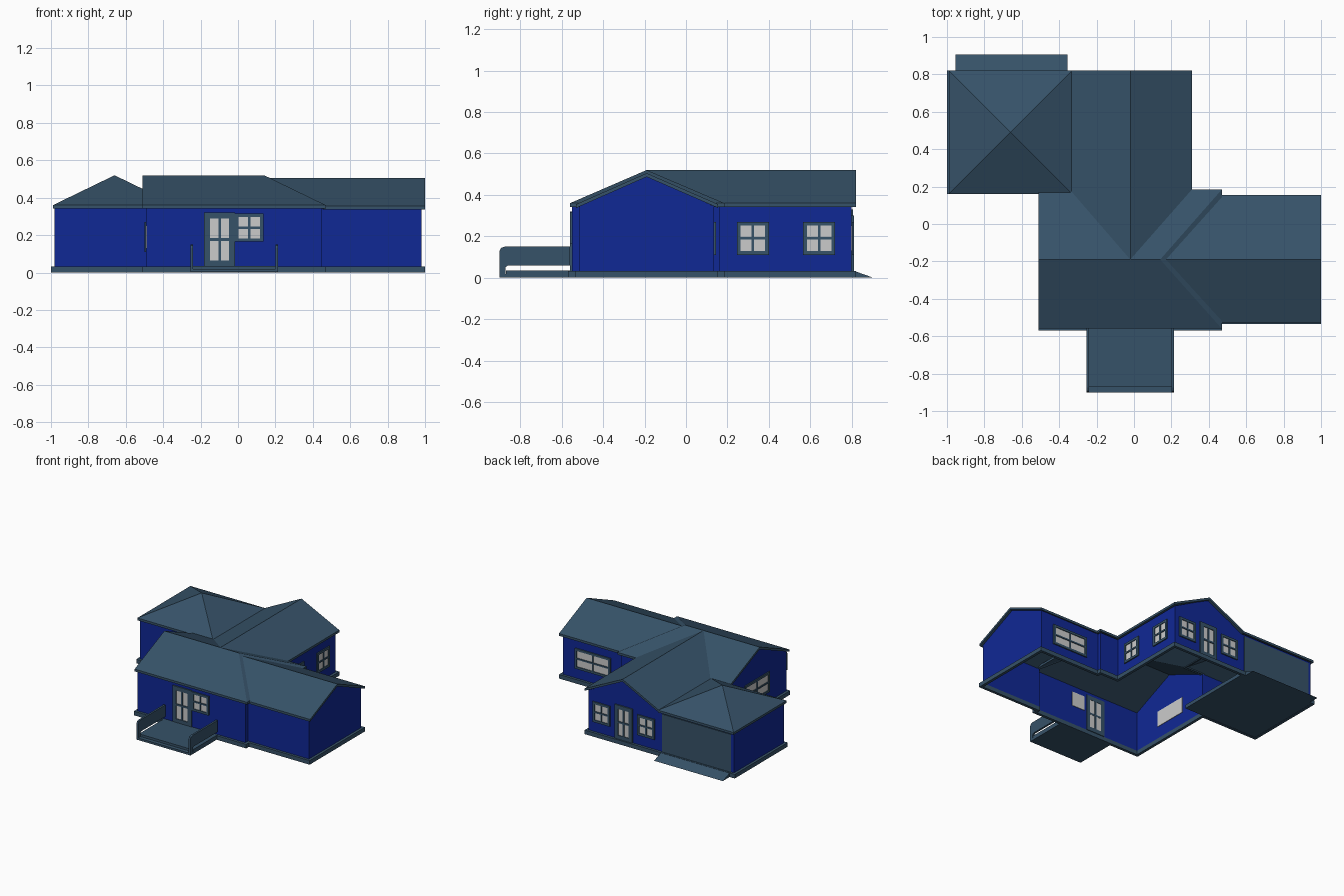
import bpy, bmesh
from math import radians
from mathutils import Matrix, Vector

if "Cube" in bpy.data.objects:
    bpy.data.objects.remove(bpy.data.objects["Cube"])


def material(name, rgb):
    m = bpy.data.materials.new(name)
    m.diffuse_color = (*rgb, 1)
    m.use_nodes = True
    m.node_tree.nodes["Principled BSDF"].inputs["Base Color"].default_value = m.diffuse_color
    return m


BLUE = material("blue_wall", (0.005, 0.021, 0.30))
SLATE = material("slate", (0.037, 0.085, 0.14))


def finish(name, bm, mat=None, solid=True):
    if solid:
        bmesh.ops.recalc_face_normals(bm, faces=bm.faces)
    me = bpy.data.meshes.new(name)
    bm.to_mesh(me)
    bm.free()
    if mat:
        me.materials.append(mat)
    ob = bpy.data.objects.new(name, me)
    bpy.context.collection.objects.link(ob)
    return ob


def add_box(bm, lo, hi, mtx=Matrix()):
    lo, hi = Vector(lo), Vector(hi)
    m = Matrix.Translation((lo + hi) / 2) @ Matrix.Diagonal((*(hi - lo), 1))
    bmesh.ops.create_cube(bm, size=1, matrix=mtx @ m)


def add_prism(bm, pts, vec):
    a = [bm.verts.new(p) for p in pts]
    b = [bm.verts.new(Vector(p) + Vector(vec)) for p in pts]
    n = len(a)
    bm.faces.new(a)
    bm.faces.new(b[::-1])
    for i in range(n):
        bm.faces.new((a[i], b[i], b[(i + 1) % n], a[(i + 1) % n]))


def box(name, lo, hi, mat=SLATE):
    bm = bmesh.new()
    add_box(bm, lo, hi)
    return finish(name, bm, mat)


def roof(name, polys, thick=0.018):
    bm = bmesh.new()
    for p in polys:
        add_prism(bm, p, (0, 0, -thick))
    return finish(name, bm, SLATE)


# Footprint, counter-clockwise from the front left corner of the main block
PLAN = [(-0.49, -0.55), (0.45, -0.55), (0.45, -0.515), (0.98, -0.515),
        (0.98, 0.135), (0.45, 0.135), (0.45, 0.165), (0.29, 0.165),
        (0.29, 0.80), (-0.98, 0.80), (-0.98, 0.18), (-0.49, 0.18)]
TOP = 0.345
GABLES = {3: [(0.98, -0.19, 0.49)],
          8: [(-0.02, 0.80, 0.505), (-0.33, 0.80, TOP)],
          11: [(-0.49, -0.19, 0.505)]}
N = len(PLAN)

# Walls: thin sheets, open underneath
bm = bmesh.new()
for i in range(N):
    p, q = PLAN[i], PLAN[(i + 1) % N]
    pts = [(*p, 0.03), (*q, 0.03), (*q, TOP)] + GABLES.get(i, [])[::-1] + [(*p, TOP)]
    bm.faces.new([bm.verts.new(v) for v in pts])
finish("walls", bm, BLUE, solid=False)


# Foundation skirting around the footprint
def offset(i, d):
    p = Vector(PLAN[i])
    e0 = (p - Vector(PLAN[i - 1])).normalized()
    e1 = (Vector(PLAN[(i + 1) % N]) - p).normalized()
    return p + d * Vector((e0.y + e1.y, -e0.x - e1.x))


bm = bmesh.new()
loops = [[bm.verts.new((*offset(i, d), z)) for i in range(N)]
         for d, z in ((0.02, 0), (0.02, 0.032), (-0.002, 0.032), (-0.002, 0))]
for k in range(4):
    a, b = loops[k], loops[(k + 1) % 4]
    for i in range(N):
        j = (i + 1) % N
        bm.faces.new((a[i], a[j], b[j], b[i]))
finish("foundation_skirting", bm, SLATE)
box("garage_floor", (-0.98, 0.18, 0.002), (-0.33, 0.80, 0.03))

# Roofs, meeting along their valleys
R, E, Y = 0.52, 0.36, -0.19
roof("main_roof", [
    [(-0.51, Y, R), (0.14, Y, R), (0.47, -0.56, E), (-0.51, -0.56, E)],
    [(-0.51, Y, R), (-0.02, Y, R), (-0.34, 0.18, E), (-0.51, 0.18, E)],
    [(-0.02, Y, R), (0.14, Y, R), (0.47, 0.185, E), (0.31, 0.185, E)],
    [(0.14, Y, R), (0.47, -0.56, E), (0.47, 0.185, E)]])
roof("rear_wing_roof", [
    [(-0.02, Y, R), (0.31, 0.185, E), (0.31, 0.82, E), (-0.02, 0.82, R)],
    [(-0.02, Y, R), (-0.34, 0.18, E), (-0.34, 0.82, E), (-0.02, 0.82, R)]])
roof("right_wing_roof", [
    [(0.17, Y, 0.505), (1, Y, 0.505), (1, y, 0.355), (0.46, y, 0.355)]
    for y in (-0.53, 0.155)])
corners = [(-0.99, 0.16, E), (-0.33, 0.16, E), (-0.33, 0.82, E), (-0.99, 0.82, E)]
roof("garage_roof", [[corners[i], corners[(i + 1) % 4], (-0.66, 0.49, R)] for i in range(4)])


# Windows and doors: slate frame and bars over a grey pane
def opening(name, x, y, turn, w, z0, z1, border=0.018, bar=0.012, through=False):
    m = Matrix.Translation((x, y, 0)) @ Matrix.Rotation(radians(turn), 4, 'Z')
    h, zm = w / 2, (z0 + z1) / 2
    back = 0.006 if through else -0.001
    bm = bmesh.new()
    for s in (-1, 1):
        u = sorted((s * h, s * (h - border)))
        add_box(bm, (u[0], -0.01, z0), (u[1], back, z1), m)
    for lo, hi in ((z0, z0 + border), (z1 - border, z1), (zm - bar / 2, zm + bar / 2)):
        add_box(bm, (border - h, -0.01, lo), (h - border, back, hi), m)
    add_box(bm, (-bar / 2, -0.0095, z0 + border), (bar / 2, back, z1 - border), m)
    finish(name + "_frame", bm, SLATE)
    bm = bmesh.new()
    add_box(bm, (border - h, -0.004, z0 + border), (h - border, 0.004, z1 - border), m)
    finish(name + "_pane", bm)


opening("front_door", -0.098, -0.55, 0, 0.165, 0.033, 0.32, 0.032, 0.014, True)
opening("front_window", 0.06, -0.55, 0, 0.15, 0.165, 0.315)
opening("side_window_1", 0.29, 0.323, 90, 0.155, 0.11, 0.27)
opening("side_window_2", 0.29, 0.643, 90, 0.155, 0.11, 0.27)
opening("rear_window_1", 0.175, 0.80, 180, 0.15, 0.11, 0.27)
opening("rear_window_2", -0.215, 0.80, 180, 0.15, 0.11, 0.27)
opening("rear_door", -0.02, 0.80, 180, 0.155, 0.033, 0.30, 0.03, 0.014, True)
opening("right_wing_window", 0.715, 0.135, 180, 0.31, 0.11, 0.27)
opening("left_gable_window", -0.49, -0.18, 270, 0.31, 0.11, 0.27)

# Garage door and sloping ramp
box("garage_door", (-0.955, 0.796, 0.03), (-0.355, 0.806, 0.33))
bm = bmesh.new()
add_prism(bm, [(-0.955, 0.82, 0), (-0.955, 0.905, 0), (-0.955, 0.82, 0.03)], (0.6, 0, 0))
finish("garage_ramp", bm, SLATE)

# Front porch with step and side railings
box("porch_deck", (-0.255, -0.87, 0.002), (0.215, -0.56, 0.036))
box("porch_step", (-0.255, -0.90, 0.002), (0.215, -0.87, 0.018))
for side, x in (("left", -0.255), ("right", 0.2)):
    bm = bmesh.new()
    add_prism(bm, [(x, -0.90, 0.002), (x, -0.90, 0.13), (x, -0.893, 0.144), (x, -0.875, 0.15),
                   (x, -0.56, 0.15), (x, -0.56, 0.058), (x, -0.862, 0.058),
                   (x, -0.872, 0.05), (x, -0.872, 0.002)], (0.015, 0, 0))
    finish("porch_rail_" + side, bm, SLATE)
